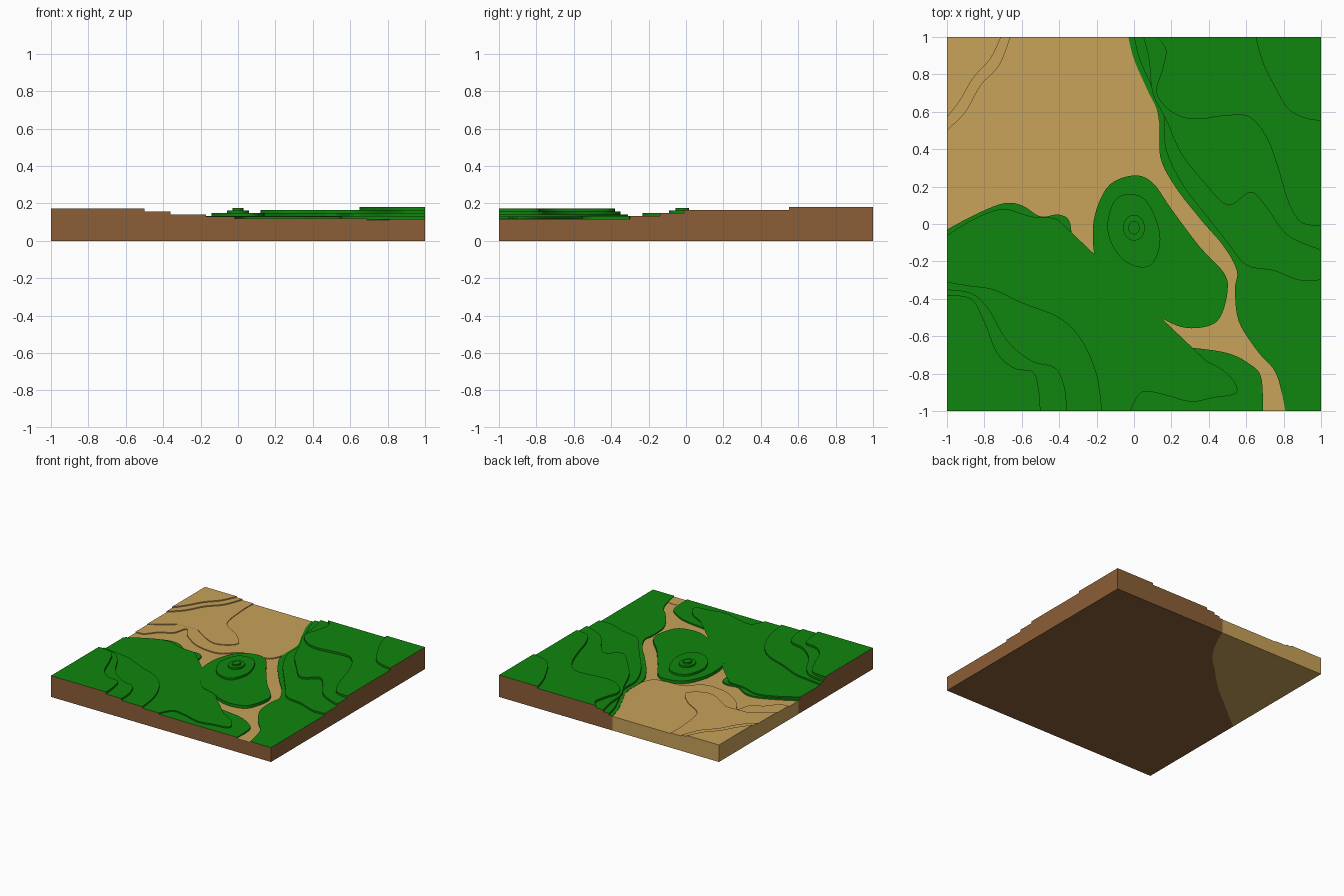
import bpy, bmesh, math

if "Cube" in bpy.data.objects:
    bpy.data.objects.remove(bpy.data.objects["Cube"])


def material(name, rgb):
    m = bpy.data.materials.new(name)
    m.diffuse_color = (*rgb, 1)
    m.use_nodes = True
    m.node_tree.nodes["Principled BSDF"].inputs["Base Color"].default_value = m.diffuse_color
    return m


GRASS = material("grass green", (0.005, 0.235, 0.004))
SAND = material("sand", (0.578, 0.361, 0.102))
EARTH = material("earth brown", (0.262, 0.114, 0.038))


def smooth(pts, closed, n=5):
    """Catmull-Rom curve through the points, kept inside the tile."""
    out, c = [], len(pts)
    get = (lambda i: pts[i % c]) if closed else (lambda i: pts[max(0, min(c - 1, i))])
    for i in range(c if closed else c - 1):
        p = [get(i + k) for k in (-1, 0, 1, 2)]
        for s in range(n):
            t = s / n
            out.append(tuple(max(-1, min(1, 0.5 * (
                2 * p[1][a] + (p[2][a] - p[0][a]) * t
                + (2 * p[0][a] - 5 * p[1][a] + 4 * p[2][a] - p[3][a]) * t * t
                + (3 * p[1][a] - p[0][a] - 3 * p[2][a] + p[3][a]) * t ** 3))) for a in (0, 1)))
    return out if closed else out + [pts[-1]]


def layer(name, curve, corners, z0, z1, top, border, slab=False):
    """Terrace: curved outline closed by tile corners. Walls on the tile
    border take the border colour. A slab has a floor and only border walls."""
    pts = smooth(curve, not corners) + list(corners)
    area = sum(a[0] * b[1] - b[0] * a[1] for a, b in zip(pts, pts[1:] + pts[:1]))
    if area < 0:
        pts.reverse()
    bm = bmesh.new()
    lo = [bm.verts.new((x, y, z0)) for x, y in pts]
    hi = [bm.verts.new((x, y, z1)) for x, y in pts]
    caps = [bm.faces.new(hi)]
    if slab:
        caps.append(bm.faces.new(lo[::-1]))
        caps[1].material_index = 1
    for i in range(len(pts)):
        j = (i + 1) % len(pts)
        edge = any(abs(pts[i][a]) > 0.999 and abs(pts[i][a] - pts[j][a]) < 1e-6 for a in (0, 1))
        if slab and not edge:
            continue
        f = bm.faces.new((lo[i], lo[j], hi[j], hi[i]))
        f.material_index = 1 if edge else 0
    bmesh.ops.triangulate(bm, faces=caps)
    me = bpy.data.meshes.new(name)
    bm.to_mesh(me)
    bm.free()
    me.materials.append(top)
    me.materials.append(border)
    ob = bpy.data.objects.new(name, me)
    bpy.context.collection.objects.link(ob)


BASE = 0.108
NE, NW, SE, SW = (1, 1), (-1, 1), (1, -1), (-1, -1)

# Ground slabs: earth under the grass, solid sand under the desert
split = [(-.03, 1), (-.08, .88), (-.2, .68), (-.35, .53), (-.53, .35), (-.69, .22), (-.9, .05), (-1, -.03)]
layer("earth_slab", split, [SW, SE, NE], 0, BASE, SAND, EARTH, True)
layer("desert_slab", split, [NW], 0, BASE, SAND, SAND, True)
layer("path_mouth", [(.69, -1), (.7, -.9), (.79, -.9), (.81, -1)], [(.75, -1)], BASE, .111, SAND, SAND)

# Desert terraces
layer("desert_terrace_1", [(-1, .1), (-.93, .11), (-.85, .2), (-.76, .25), (-.72, .36), (-.65, .27),
                           (-.5, .17), (-.35, .14), (-.25, .16), (-.15, .25), (0, .27), (.1, .3),
                           (.14, .45), (.1, .7), (0, .9), (-.03, 1)], [NW], BASE, .116, SAND, SAND)
layer("desert_terrace_2", [(-.56, 1), (-.56, .85), (-.52, .6), (-.35, .48), (-.25, .35), (-.4, .26),
                           (-.6, .36), (-.72, .45), (-.85, .35), (-1, .25)], [NW], .116, .122, SAND, SAND)
layer("desert_terrace_3", [(-1, .5), (-.9, .6), (-.82, .74), (-.72, .85), (-.66, 1)],
      [NW], .122, .131, SAND, SAND)
layer("desert_terrace_4", [(-1, .57), (-.93, .66), (-.86, .78), (-.77, .88), (-.71, 1)],
      [NW], .131, .14, SAND, SAND)

# Left meadow and its corner hill
left = [
    ([(-1, -.03), (-.85, .05), (-.7, .11), (-.6, .1), (-.5, .04), (-.4, .05), (-.34, 0), (-.33, -.2),
      (-.27, -.4), (-.1, -.56), (.05, -.63), (.3, -.66), (.5, -.69), (.62, -.75), (.68, -.82), (.69, -1)], .12),
    ([(-1, -.06), (-.85, .03), (-.7, .08), (-.55, .04), (-.4, .02), (-.36, -.1), (-.34, -.25), (-.3, -.42),
      (-.12, -.6), (.1, -.67), (.35, -.72), (.5, -.8), (.55, -.9), (.42, -.93), (.3, -.95), (.15, -.91),
      (.04, -.9), (-.02, -1)], .13),
    ([(-1, -.31), (-.88, -.33), (-.75, -.35), (-.6, -.42), (-.4, -.5), (-.28, -.62), (-.2, -.8), (-.17, -1)], .142),
    ([(-1, -.35), (-.87, -.37), (-.78, -.45), (-.68, -.62), (-.55, -.73), (-.42, -.77), (-.37, -.88), (-.36, -1)], .158),
    ([(-1, -.38), (-.87, -.4), (-.8, -.52), (-.73, -.69), (-.64, -.77), (-.54, -.79), (-.51, -.88), (-.5, -1)], .174),
]
# Right meadow and its corner hill
right = [
    ([(-.03, 1), (0, .88), (.07, .72), (.13, .58), (.14, .36), (.22, .2), (.36, .02), (.48, -.12), (.55, -.25),
      (.54, -.35), (.56, -.52), (.66, -.68), (.76, -.8), (.81, -1)], [SE, NE], .118),
    ([(0, 1), (.03, .88), (.1, .72), (.16, .58), (.17, .4), (.26, .21), (.39, .04), (.5, -.1), (.6, -.22),
      (.75, -.25), (.88, -.3), (1, -.3)], [NE], .132),
    ([(.05, 1), (.08, .88), (.1, .7), (.17, .56), (.25, .38), (.36, .24), (.5, .1), (.62, .17), (.7, .1),
      (.82, -.06), (1, -.14)], [NE], .148),
    ([(.12, 1), (.17, .93), (.15, .82), (.12, .7), (.2, .6), (.32, .56), (.5, .58), (.62, .57), (.71, .46),
      (.77, .3), (.82, .13), (.89, .01), (1, -.01)], [NE], .164),
    ([(.65, 1), (.69, .86), (.76, .72), (.82, .62), (.9, .57), (1, .55)], [NE], .18),
]
z = BASE
for i, (c, top) in enumerate(left):
    layer(f"left_meadow_{i + 1}", c, [SW], z, top, GRASS, EARTH)
    z = top
z = BASE
for i, (c, corners, top) in enumerate(right):
    layer(f"right_meadow_{i + 1}", c, corners, z, top, GRASS, EARTH)
    z = top

# Central island with a round knoll
layer("island", [(-.2, .08), (-.13, .21), (0, .26), (.1, .22), (.2, .08), (.35, -.12), (.48, -.26), (.5, -.36),
                 (.46, -.5), (.38, -.55), (.25, -.55), (.1, -.48), (0, -.45), (-.1, -.35), (-.2, -.2),
                 (-.22, -.05)], [], BASE, .132, GRASS, EARTH)
layer("island_ring", [(-.14, .02), (-.1, .13), (-.02, .16), (.06, .13), (.12, .02), (.14, -.1), (.1, -.21),
                      (.02, -.23), (-.07, -.18), (-.13, -.08)], [], .132, .148, GRASS, EARTH)
for name, r, z0, z1 in (("knoll_lower", .058, .148, .162), ("knoll_top", .03, .162, .175)):
    layer(name, [(r * math.cos(k * math.pi / 4), -.02 + 1.2 * r * math.sin(k * math.pi / 4)) for k in range(8)],
          [], z0, z1, GRASS, EARTH)
